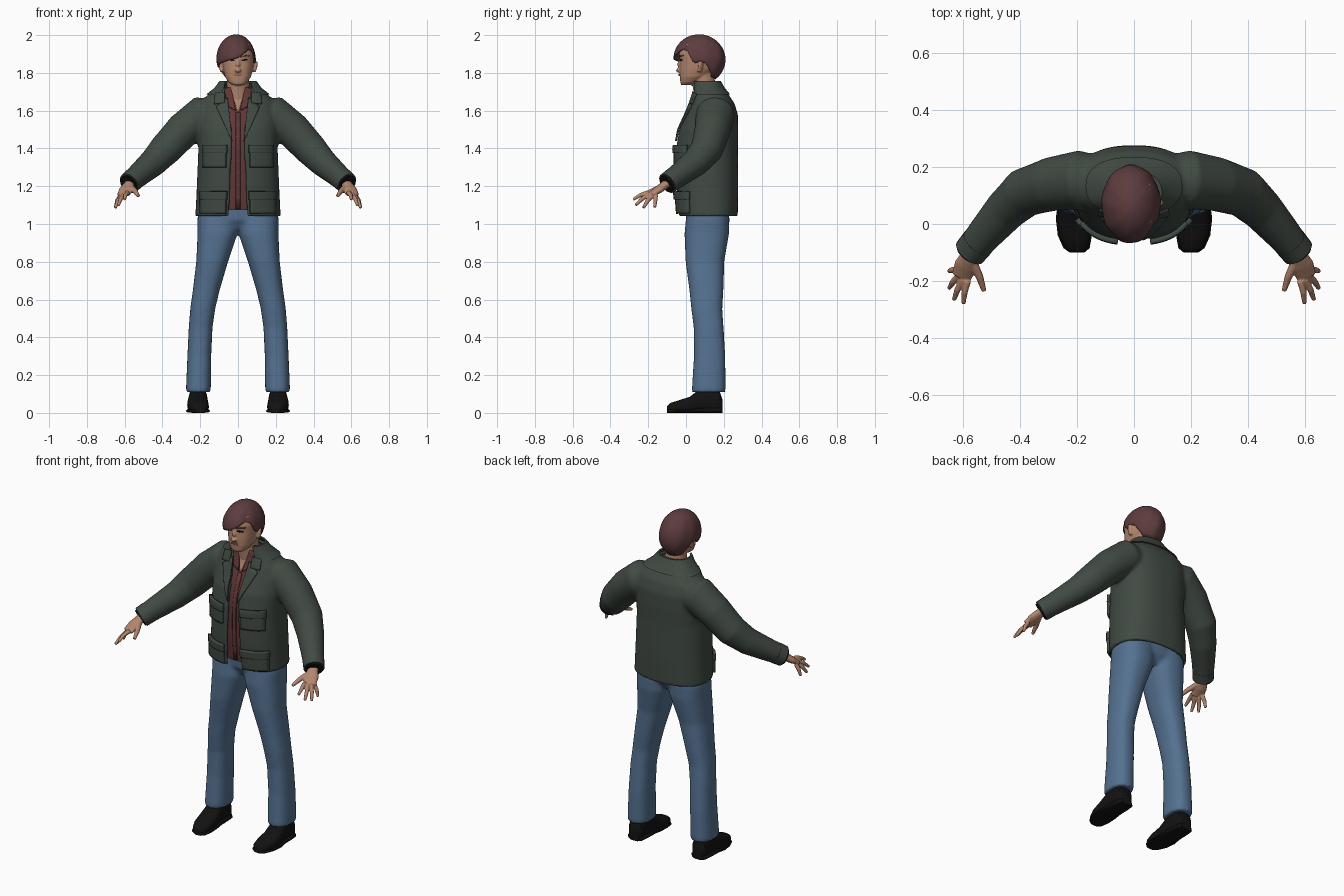
import bpy, bmesh
from math import sin, cos, pi, radians, asin, copysign
from mathutils import Vector

if "Cube" in bpy.data.objects:
    bpy.data.objects.remove(bpy.data.objects["Cube"])


def material(name, rgb):
    m = bpy.data.materials.new(name)
    m.diffuse_color = (*rgb, 1)
    m.use_nodes = True
    m.node_tree.nodes["Principled BSDF"].inputs["Base Color"].default_value = (*rgb, 1)
    return m


GREEN = material("jacket green", (0.052, 0.068, 0.056))
DENIM = material("denim blue", (0.09, 0.165, 0.28))
SKIN = material("skin", (0.45, 0.24, 0.155))
HAIR = material("hair auburn", (0.11, 0.045, 0.048))
SHIRT = material("shirt maroon", (0.12, 0.038, 0.038))
BLACK = material("black", (0.006, 0.006, 0.006))
LIP = material("lip", (0.27, 0.12, 0.09))
N = 2.4  # squareness of body sections


def finish(bm, name, mat, voxel=0, smooth=0, subsurf=0, thick=0):
    bmesh.ops.recalc_face_normals(bm, faces=bm.faces)
    me = bpy.data.meshes.new(name)
    bm.to_mesh(me)
    bm.free()
    me.materials.append(mat)
    ob = bpy.data.objects.new(name, me)
    bpy.context.collection.objects.link(ob)
    for p in me.polygons:
        p.use_smooth = True
    if thick:
        ob.modifiers.new("thickness", "SOLIDIFY").thickness = thick
        ob.modifiers["thickness"].offset = 0
    if voxel:
        r = ob.modifiers.new("blend", "REMESH")
        r.mode, r.voxel_size, r.use_smooth_shade = "VOXEL", voxel, True
    if smooth:
        s = ob.modifiers.new("soften", "SMOOTH")
        s.iterations, s.factor = smooth, 0.5
    if subsurf:
        ob.modifiers.new("subdivide", "SUBSURF").levels = subsurf
    return ob


def loft(bm, rings):
    rows = [[bm.verts.new(p) for p in r] for r in rings]
    for a, b in zip(rows, rows[1:]):
        for i in range(len(a)):
            j = (i + 1) % len(a)
            bm.faces.new((a[i], a[j], b[j], b[i]))
    bm.faces.new(rows[0])
    bm.faces.new(rows[-1])


def oval_arc(z, rx, cy, ry, gap=0, cx=0, inset=0, k=40):
    """Horizontal squarish oval, starting and ending beside a front gap."""
    rx, ry, e = rx - inset, ry - inset, 2 / N
    t0 = asin(min(1, gap / rx) ** (1 / e))
    pts = []
    for i in range(k):
        t = t0 + (2 * pi - 2 * t0) * i / (k - 1 if gap else k)
        s, c = sin(t), cos(t)
        pts.append(Vector((cx + rx * copysign(abs(s) ** e, s), cy - ry * copysign(abs(c) ** e, c), z)))
    return pts


def shell_ring(row, t):
    return oval_arc(*row) + oval_arc(*row, inset=t)[::-1]


def tube(bm, pts, radii, s=1, k=16):
    pts = [Vector((s * x, y, z)) for x, y, z in pts]
    rings = []
    for i, p in enumerate(pts):
        t = (pts[min(i + 1, len(pts) - 1)] - pts[max(i - 1, 0)]).normalized()
        side = t.cross(Vector((0, 0, 1))).normalized()
        up = side.cross(t)
        a, b = radii[i] if isinstance(radii[i], tuple) else (radii[i], radii[i])
        rings.append([p + side * a * cos(2 * pi * j / k) + up * b * sin(2 * pi * j / k) for j in range(k)])
    loft(bm, rings)


def front_y(table, x, z):
    """Front surface of a lofted table at a given spot."""
    z = min(max(z, table[0][0]), table[-1][0])
    for a, b in zip(table, table[1:]):
        if z <= b[0]:
            f = (z - a[0]) / (b[0] - a[0])
            rx, cy, ry = (a[i] + (b[i] - a[i]) * f for i in (1, 2, 3))
            return cy - ry * max(0, 1 - abs(x / rx) ** N) ** (1 / N)


def patch(name, mat, table, corners, off, thick, s=1, k=8):
    """Four-cornered plate lying on the front of a lofted surface."""
    bm = bmesh.new()
    a, b, c, d = (Vector((s * x, z)) for x, z in corners)
    grid = []
    for i in range(k + 1):
        lo, hi = a.lerp(d, i / k), b.lerp(c, i / k)
        line = [lo.lerp(hi, j / k) for j in range(k + 1)]
        grid.append([bm.verts.new((p.x, front_y(table, p.x, p.y) - off, p.y)) for p in line])
    for r, q in zip(grid, grid[1:]):
        for j in range(k):
            bm.faces.new((r[j], r[j + 1], q[j + 1], q[j]))
    return finish(bm, name, mat, thick=thick)


def box(x0, x1, z0, z1):
    return (x0, z0), (x1, z0), (x1, z1), (x0, z1)


# Jacket body and sleeves: height, half width, centre y, half depth, front gap
BODY = [(1.04, .226, .117, .157, .047), (1.2, .218, .112, .165, .042), (1.4, .21, .11, .165, .032),
        (1.5, .214, .12, .157, .032), (1.58, .213, .137, .138, .045), (1.64, .2, .14, .116, .058),
        (1.69, .155, .13, .092, .064), (1.72, .112, .115, .076, .066), (1.745, .092, .105, .07, .068)]
bm = bmesh.new()
loft(bm, [shell_ring(r, 0.02) for r in BODY])
SLEEVE = [(.1, .15, 1.575), (.19, .155, 1.575), (.29, .14, 1.497), (.385, .11, 1.395),
          (.45, .05, 1.325), (.52, -.03, 1.265), (.575, -.097, 1.217)]
for s in (1, -1):
    tube(bm, SLEEVE, [.085, .104, .095, .087, .075, .064, .056], s, 24)
finish(bm, "jacket", GREEN, voxel=0.009, smooth=6)

# Folded collar
bm = bmesh.new()
loft(bm, [shell_ring(r, 0.012) for r in [(1.685, .17, .133, .102, .09), (1.72, .125, .118, .088, .075),
                                         (1.757, .098, .107, .077, .066)]])
finish(bm, "collar", GREEN)

# Lapels, pockets, flaps and cuffs
for s, side in ((1, "left"), (-1, "right")):
    patch(side + "_lapel", GREEN, BODY, ((.03, 1.44), (.042, 1.46), (.115, 1.62), (.055, 1.67)), .006, .01, s)
    patch(side + "_collar_tip", GREEN, BODY, ((.07, 1.64), (.125, 1.635), (.12, 1.69), (.07, 1.7)), .008, .01, s)
    for level, z0, x1 in (("upper", 1.3, .18), ("lower", 1.055, .195)):
        patch(f"{side}_{level}_pocket", GREEN, BODY, box(.062, x1, z0, z0 + .1), .004, .022, s)
        patch(f"{side}_{level}_flap", GREEN, BODY, box(.057, x1 + .005, z0 + .075, z0 + .118), .012, .018, s)
    bm = bmesh.new()
    tube(bm, [(.549, -.065, 1.24), (.577, -.099, 1.215)], [.06, .058], s, 24)
    finish(bm, side + "_cuff", GREEN)
    bm = bmesh.new()
    tube(bm, [(.57, -.09, 1.22), (.58, -.104, 1.21)], [.05, .05], s, 24)
    finish(bm, side + "_cuff_lining", BLACK)

# Shirt with open neck
bm = bmesh.new()
SHIRT_BODY = [(1.075, *BODY[0][1:4])] + [r[:4] for r in BODY[1:-1]]
loft(bm, [oval_arc(*r, inset=0.022) for r in SHIRT_BODY])
finish(bm, "shirt", SHIRT)
INNER = [(r[0], r[1] - .022, r[2], r[3] - .022) for r in SHIRT_BODY]
patch("open_neck", SKIN, INNER, ((-.004, 1.595), (.004, 1.595), (.035, 1.72), (-.035, 1.72)), .003, .006)
patch("shirt_placket", SHIRT, INNER, box(-.012, .012, 1.08, 1.59), .003, .006)
for s, side in ((1, "left"), (-1, "right")):
    patch(side + "_shirt_collar", SHIRT, INNER, ((.012, 1.6), (.05, 1.62), (.078, 1.715), (.036, 1.725)), .007, .009, s)

# Jeans
LEG = [(.11, .21, .066, .12, .09), (.3, .205, .063, .125, .083), (.45, .198, .063, .12, .079),
       (.55, .187, .066, .11, .082), (.65, .168, .071, .108, .09), (.8, .137, .084, .1, .102),
       (.95, .108, .106, .11, .118), (1.03, .107, .108, .115, .115), (1.1, .1, .1, .115, .11)]
bm = bmesh.new()
for s in (1, -1):
    loft(bm, [oval_arc(z, rx, cy, ry, cx=s * cx) for z, cx, rx, cy, ry in LEG])
loft(bm, [oval_arc(*r) for r in [(.97, .07, .115, .075), (1.02, .17, .115, .108), (1.11, .195, .115, .115)]])
finish(bm, "jeans", DENIM, voxel=0.01, smooth=8)

# Shoes: y, centre x, half width, height
SHOE = [(-.1, .2, .02, .035), (-.085, .202, .04, .052), (-.04, .208, .054, .066), (.02, .213, .056, .085),
        (.07, .212, .05, .125), (.14, .212, .048, .135), (.18, .212, .044, .11), (.193, .212, .03, .07)]
for s, side in ((1, "left"), (-1, "right")):
    bm = bmesh.new()
    for grow, top in ((0, 1), (.006, 0)):
        rings = []
        for y, cx, w, h in SHOE:
            h = h if top else (.03 if y > .06 else .02)
            ring = []
            for j in range(20):
                c, q = cos(j * pi / 10), sin(j * pi / 10)
                ring.append((s * (cx + (w + grow) * copysign(abs(c) ** .7, c)), y,
                             h / 2 * (1 + copysign(abs(q) ** .7, q))))
            rings.append(ring)
        loft(bm, rings)
    finish(bm, side + "_shoe", BLACK)

# Hands
TIPS = [((.585, -.2, 1.167), (.6, -.28, 1.13)), ((.602, -.195, 1.157), (.633, -.267, 1.1)),
        ((.615, -.18, 1.15), (.65, -.226, 1.085)), ((.622, -.16, 1.152), (.65, -.165, 1.088))]
for s, side in ((1, "left"), (-1, "right")):
    bm = bmesh.new()
    tube(bm, [(.565, -.08, 1.225), (.577, -.11, 1.208), (.592, -.145, 1.182), (.606, -.185, 1.156)],
         [(.028, .022), (.03, .022), (.04, .021), (.036, .014)], s)
    for a, b in TIPS:
        mid = Vector(a).lerp(Vector(b), .5) + Vector((.003, 0, .005))
        tube(bm, [a, mid, b], [.0125, .0115, .008], s, 10)
    tube(bm, [(.57, -.13, 1.195), (.543, -.185, 1.172), (.527, -.235, 1.148)], [.018, .014, .009], s, 10)
    finish(bm, side + "_hand", SKIN, voxel=0.004, smooth=3)

# Head, neck, nose and ears
HEAD = [(1.735, .03, .003, .028), (1.75, .05, .016, .046), (1.78, .069, .04, .073), (1.82, .079, .06, .094),
        (1.865, .085, .07, .102), (1.9, .085, .07, .107), (1.95, .072, .07, .095), (1.98, .04, .07, .055)]
bm = bmesh.new()
loft(bm, [oval_arc(*r) for r in HEAD])
tube(bm, [(0, .115, 1.62), (0, .1, 1.7), (0, .085, 1.82)], [.066, .06, .06], k=24)
tube(bm, [(0, -.028, 1.872), (0, -.039, 1.84), (0, -.042, 1.815), (0, -.036, 1.808)],
     [.008, .011, (.017, .014), .012])
for s in (1, -1):
    tube(bm, [(.083, .07, 1.805), (.088, .077, 1.835), (.09, .08, 1.862)], [(.012, .01), (.018, .011), (.015, .01)], s)
finish(bm, "head", SKIN, voxel=0.005, smooth=4)

# Eyes, brows and lips
for s, side in ((1, "left"), (-1, "right")):
    patch(side + "_eye", BLACK, HEAD, ((.018, 1.862), (.05, 1.866), (.05, 1.873), (.018, 1.871)), .001, .005, s)
    patch(side + "_brow", HAIR, HEAD, ((.014, 1.882), (.06, 1.889), (.06, 1.895), (.014, 1.891)), .002, .006, s)
patch("lips", LIP, HEAD, ((-.024, 1.784), (.024, 1.784), (.015, 1.794), (-.015, 1.794)), .002, .007)

# Hair: a cap whose lower edge height changes with direction (0 is front, + is left)
EDGE = [(-180, 1.768), (-130, 1.78), (-105, 1.85), (-92, 1.86), (-80, 1.83), (-55, 1.85), (-20, 1.868),
        (0, 1.875), (20, 1.895), (45, 1.925), (62, 1.915), (78, 1.85), (92, 1.86), (105, 1.85), (130, 1.78), (180, 1.768)]


def edge_z(a):
    for (a0, z0), (a1, z1) in zip(EDGE, EDGE[1:]):
        if a <= a1:
            return z0 + (z1 - z0) * (a - a0) / (a1 - a0)


bm = bmesh.new()
K, ROWS = 72, 14
rows = []
for i in range(1, ROWS + 1):
    row = []
    for j in range(K):
        deg = -180 + 360 * j / K
        a = radians(deg)
        end = pi / 2 - asin((edge_z(deg) - 1.87) / .13)
        phi = end * i / ROWS
        r = sin(phi) * (1 + .012 * sin(9 * a + 3 * phi))
        row.append(bm.verts.new((-.01 + .1 * r * sin(a), .07 - .134 * r * cos(a), 1.87 + .13 * cos(phi))))
    rows.append(row)
for a, b in zip(rows, rows[1:]):
    for j in range(K):
        bm.faces.new((a[j], a[(j + 1) % K], b[(j + 1) % K], b[j]))
bm.faces.new(rows[0])
finish(bm, "hair", HAIR, thick=0.008)

# Keep crisp edges on the pieces that are not blended
for ob in bpy.context.scene.objects:
    ob.select_set(ob.type == "MESH" and "blend" not in ob.modifiers)
    if ob.select_get():
        bpy.context.view_layer.objects.active = ob
bpy.ops.object.shade_smooth_by_angle(angle=radians(40))
